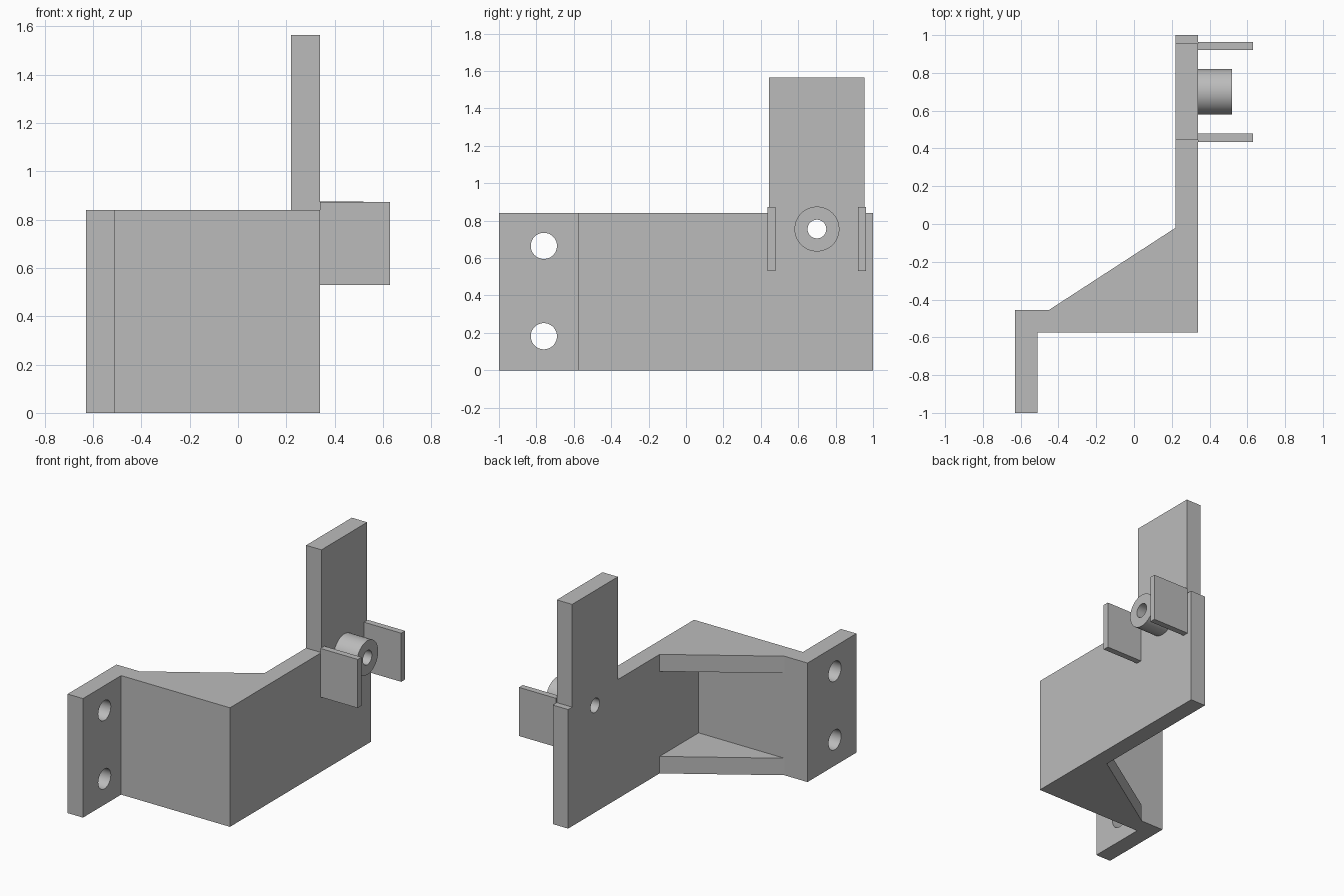
import bpy
import bmesh
from math import radians
from mathutils import Matrix, Vector

cube = bpy.data.objects.get("Cube")
if cube:
    bpy.data.objects.remove(cube, do_unlink=True)

grey = bpy.data.materials.new("plain grey")
grey.use_nodes = True
COLOR = (0.5, 0.5, 0.5, 1)
grey.diffuse_color = COLOR
grey.node_tree.nodes["Principled BSDF"].inputs["Base Color"].default_value = COLOR

HEIGHT = 0.84
THICK = 0.12
WALL_IN, WALL_OUT = 0.22, 0.34


def finish(name, bm):
    bmesh.ops.recalc_face_normals(bm, faces=bm.faces)
    mesh = bpy.data.meshes.new(name)
    bm.to_mesh(mesh)
    bm.free()
    mesh.materials.append(grey)
    obj = bpy.data.objects.new(name, mesh)
    bpy.context.collection.objects.link(obj)
    return obj


def prism(name, outline, z0, z1):
    """Extrude an outline in plan from z0 up to z1."""
    bm = bmesh.new()
    face = bm.faces.new([bm.verts.new((x, y, z0)) for x, y in outline])
    top = bmesh.ops.extrude_face_region(bm, geom=[face])["geom"]
    verts = [v for v in top if isinstance(v, bmesh.types.BMVert)]
    bmesh.ops.translate(bm, vec=(0, 0, z1 - z0), verts=verts)
    return finish(name, bm)


def box(name, x0, x1, y0, y1, z0, z1):
    return prism(name, [(x0, y0), (x1, y0), (x1, y1), (x0, y1)], z0, z1)


def rod(name, radius, x0, x1, y, z):
    """Cylinder lying along x."""
    bm = bmesh.new()
    place = Matrix.Translation(Vector(((x0 + x1) / 2, y, z))) @ Matrix.Rotation(radians(90), 4, "Y")
    bmesh.ops.create_cone(bm, cap_ends=True, segments=64, radius1=radius,
                          radius2=radius, depth=x1 - x0, matrix=place)
    return finish(name, bm)


def drill(obj, cutter):
    mod = obj.modifiers.new("hole", "BOOLEAN")
    mod.operation = "DIFFERENCE"
    mod.solver = "EXACT"
    mod.object = cutter
    cutter.hide_render = True
    cutter.hide_viewport = True


def smooth(obj):
    bpy.ops.object.select_all(action="DESELECT")
    bpy.context.view_layer.objects.active = obj
    obj.select_set(True)
    bpy.ops.object.modifier_apply(modifier="hole") if len(obj.modifiers) == 1 else None
    for mod in list(obj.modifiers):
        bpy.ops.object.modifier_apply(modifier=mod.name)
    bpy.ops.object.shade_smooth_by_angle(angle=radians(30))


# Stepped bracket: mounting flange, front web and long side wall
bracket = prism("bracket", [
    (-0.63, -1), (-0.51, -1), (-0.51, -0.575), (WALL_OUT, -0.575),
    (WALL_OUT, 1), (WALL_IN, 1), (WALL_IN, -0.455), (-0.63, -0.455)], 0, HEIGHT)

# Triangular gussets in the corner, flush with top and bottom
for name, z in (("lower_gusset", 0), ("upper_gusset", HEIGHT - THICK)):
    prism(name, [(-0.45, -0.455), (WALL_IN, -0.455), (WALL_IN, -0.02)], z, z + THICK)

# Upright plate standing on the side wall
box("upright_plate", WALL_IN, WALL_OUT, 0.445, 0.955, HEIGHT, 1.565)

# Guard tabs on either side of the boss
for name, y in (("front_tab", 0.435), ("rear_tab", 0.92)):
    box(name, WALL_OUT, 0.63, y, y + 0.043, 0.53, 0.873)

# Round boss with a bore that continues through the wall
BOSS_Y, BOSS_Z = 0.70, 0.755
boss = rod("boss", 0.12, WALL_OUT, 0.52, BOSS_Y, BOSS_Z)
bore = rod("bore_cutter", 0.05, 0.1, 0.7, BOSS_Y, BOSS_Z)
drill(boss, bore)
drill(bracket, bore)

# Bolt holes in the mounting flange
for z in (0.182, 0.665):
    drill(bracket, rod("bolt_hole_cutter", 0.07, -0.75, -0.4, -0.76, z))

for part in (boss, bracket):
    smooth(part)

# Cutters are no longer needed once the holes are applied
for obj in list(bpy.data.objects):
    if "cutter" in obj.name:
        bpy.data.objects.remove(obj, do_unlink=True)
